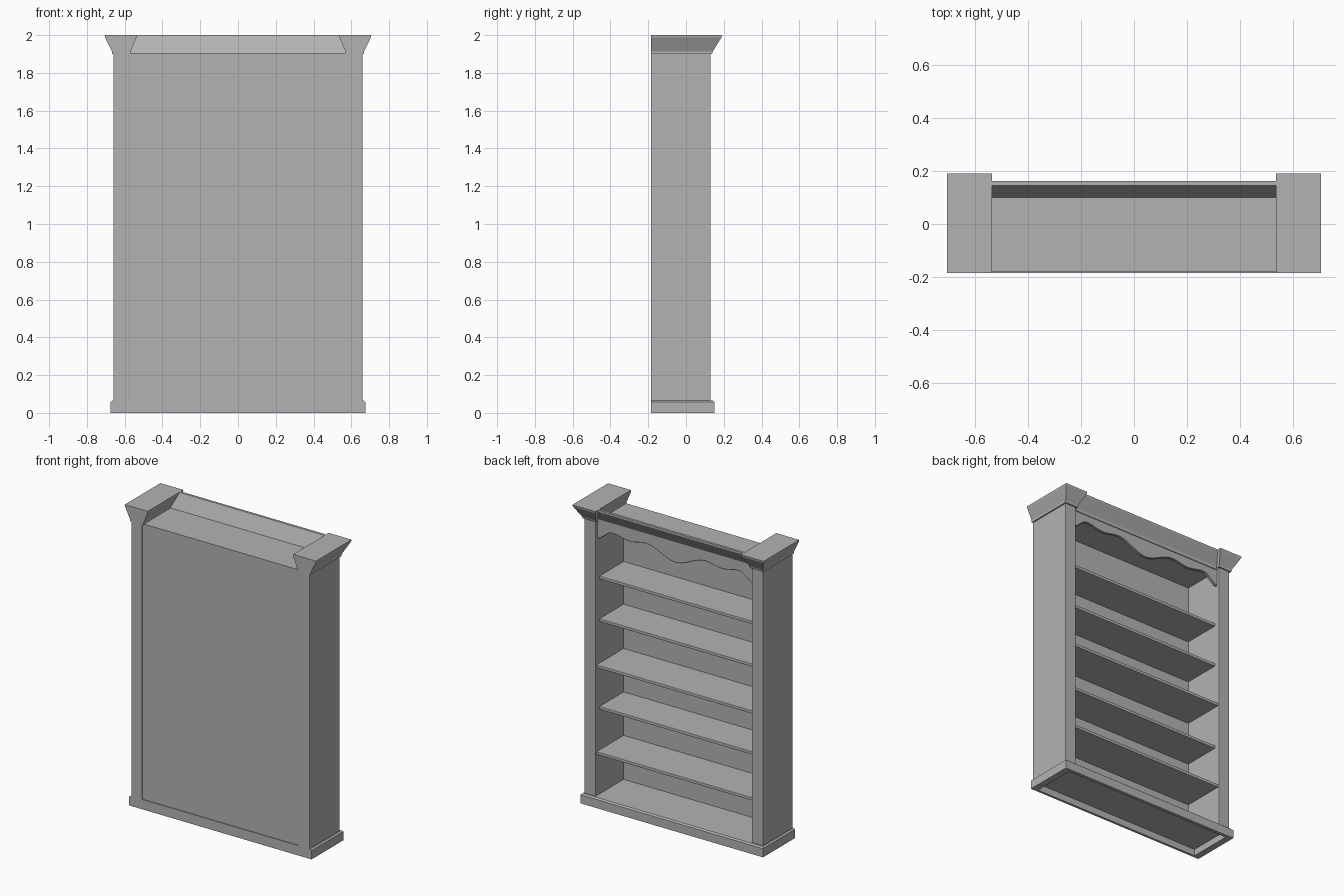
import bpy, bmesh, math

if "Cube" in bpy.data.objects:
    bpy.data.objects.remove(bpy.data.objects["Cube"])

BACK = -0.186

grey = bpy.data.materials.new("dark_grey")
grey.diffuse_color = (0.45, 0.45, 0.45, 1)
grey.use_nodes = True
grey.node_tree.nodes["Principled BSDF"].inputs["Base Color"].default_value = grey.diffuse_color


def finish(name, bm, bevel=0.0):
    bmesh.ops.recalc_face_normals(bm, faces=bm.faces)
    mesh = bpy.data.meshes.new(name)
    bm.to_mesh(mesh)
    bm.free()
    mesh.materials.append(grey)
    ob = bpy.data.objects.new(name, mesh)
    bpy.context.collection.objects.link(ob)
    if bevel:
        mod = ob.modifiers.new("Bevel", "BEVEL")
        mod.width = bevel
        mod.segments = 2
    return ob


def box(name, x, y, z, bevel=0.0):
    bm = bmesh.new()
    bmesh.ops.create_cube(bm, size=1)
    for v in bm.verts:
        v.co = [r[0] + (c + 0.5) * (r[1] - r[0]) for c, r in zip(v.co, (x, y, z))]
    return finish(name, bm, bevel)


def loft(name, rings):
    """Solid made of stacked rectangles: (x0, x1, y0, y1, z)."""
    bm = bmesh.new()
    loops = [[bm.verts.new(p) for p in ((a, c, z), (b, c, z), (b, d, z), (a, d, z))]
             for a, b, c, d, z in rings]
    for lo, hi in zip(loops, loops[1:]):
        for i in range(4):
            j = (i + 1) % 4
            bm.faces.new((lo[i], lo[j], hi[j], hi[i]))
    bm.faces.new(loops[0])
    bm.faces.new(loops[-1])
    return finish(name, bm)


def extrude(name, pts, offset):
    """Flat 3D outline pushed along an offset."""
    bm = bmesh.new()
    face = bm.faces.new([bm.verts.new(p) for p in pts])
    geo = bmesh.ops.extrude_face_region(bm, geom=[face])["geom"]
    bmesh.ops.translate(bm, vec=offset,
                        verts=[g for g in geo if isinstance(g, bmesh.types.BMVert)])
    return finish(name, bm)


def mirror_x(ob):
    ob.modifiers.new("Mirror", "MIRROR").use_axis[0] = True


# Base plinth: hollow underneath, with a chamfered top edge
loft("plinth", [(-0.63, 0.63, -0.17, 0.128, 0.045),
                (-0.63, 0.63, -0.17, 0.128, 0.0),
                (-0.674, 0.674, BACK, 0.15, 0.0),
                (-0.674, 0.674, BACK, 0.15, 0.058),
                (-0.664, 0.664, BACK, 0.14, 0.066)])

# Side uprights, mirrored
mirror_x(box("side_upright", (0.577, 0.659), (BACK, 0.13), (0.06, 1.905), 0.004))

# Back panel and top board, set slightly in
box("back_panel", (-0.58, 0.58), (-0.181, -0.165), (0.06, 1.905))
box("top_board", (-0.58, 0.58), (-0.175, 0.11), (1.885, 1.905))

# Shelves: two fixed ones reach further forward than the loose ones
for i, z in enumerate((0.36, 0.65, 0.94, 1.236, 1.521)):
    fixed = i in (0, 2)
    box("fixed_shelf" if fixed else "loose_shelf", (-0.578, 0.578),
        (-0.17, 0.12 if fixed else 0.09), (z - 0.02, z), 0.003)

# Wavy valance under the cornice
keys = [(0, 1.772), (0.22, 1.84), (0.34, 1.822), (0.47, 1.842), (0.58, 1.78)]


def wave(x):
    x = abs(x)
    for (a, za), (b, zb) in zip(keys, keys[1:]):
        if x <= b + 1e-6:
            t = (1 - math.cos(math.pi * (x - a) / (b - a))) / 2
            return za + (zb - za) * t


xs = [-0.58 + 1.16 * i / 64 for i in range(65)]
outline = [(x, 0.09, wave(x)) for x in xs] + [(0.58, 0.09, 1.9), (-0.58, 0.09, 1.9)]
valance = extrude("valance", outline, (0, 0.02, 0))
bevel = valance.modifiers.new("Bevel", "BEVEL")
bevel.width = 0.003
bevel.segments = 1
bpy.context.view_layer.objects.active = valance
valance.select_set(True)
bpy.ops.object.shade_smooth_by_angle(angle=math.radians(30))

# Leaning cornice board between the corner caps
profile = [(0.10, 1.89), (0.115, 1.89), (0.115, 1.912), (0.163, 1.988),
           (0.163, 2.0), (0.146, 2.0), (0.10, 1.905)]
extrude("cornice", [(-0.58, y, z) for y, z in profile], (1.16, 0, 0))

# Flared corner caps, mirrored
mirror_x(loft("corner_cap", [(0.568, 0.668, BACK, 0.138, 1.9),
                             (0.568, 0.668, BACK, 0.142, 1.914),
                             (0.537, 0.704, BACK, 0.188, 1.988),
                             (0.537, 0.706, BACK, 0.19, 2.0)]))
